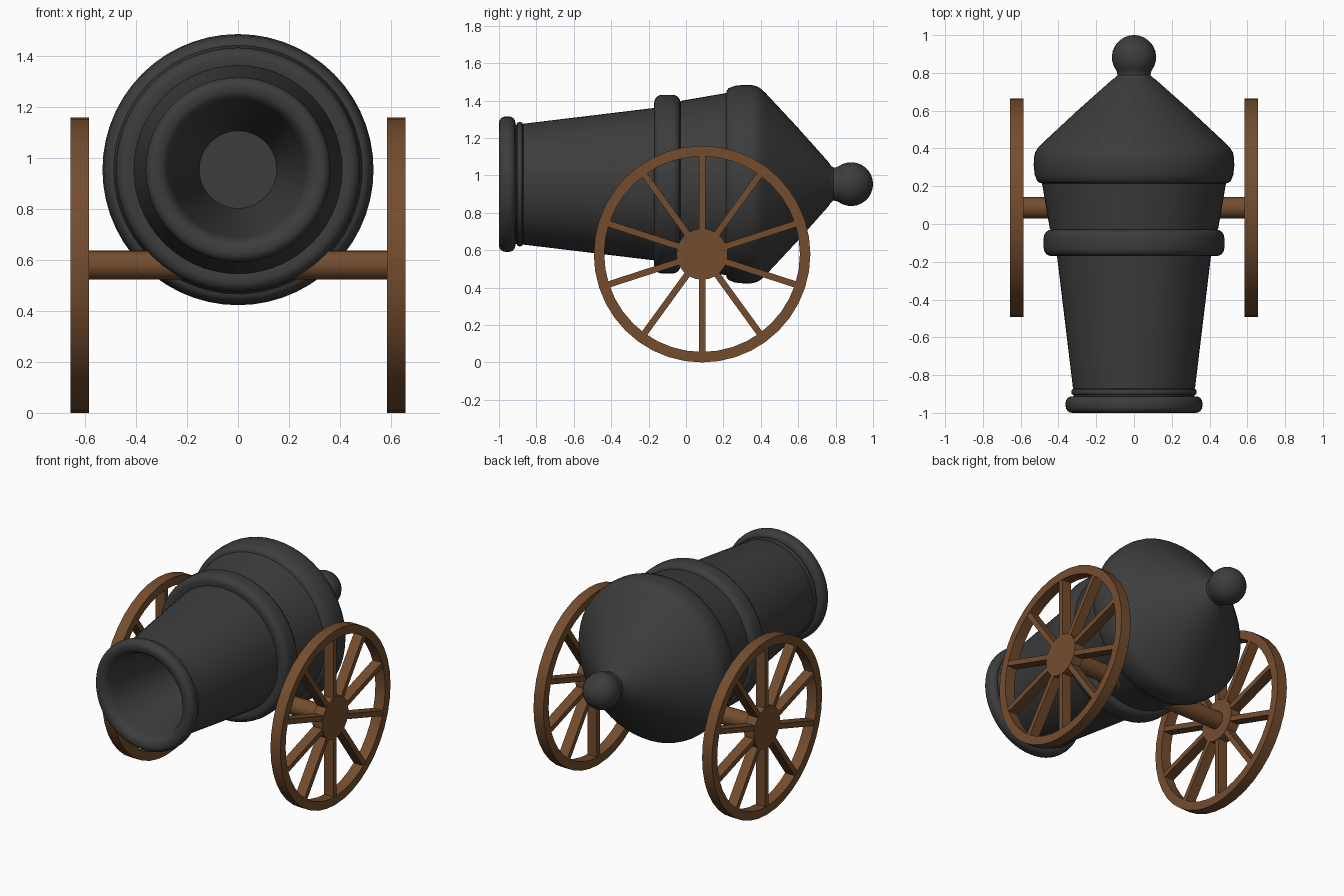
import bpy, bmesh, math
from mathutils import Matrix, Vector

cube = bpy.data.objects.get("Cube")
if cube:
    bpy.data.objects.remove(cube, do_unlink=True)


def material(name, rgb):
    m = bpy.data.materials.new(name)
    m.use_nodes = True
    m.diffuse_color = (*rgb, 1)
    bsdf = m.node_tree.nodes["Principled BSDF"]
    bsdf.inputs["Base Color"].default_value = (*rgb, 1)
    bsdf.inputs["Roughness"].default_value = 0.7
    return m


IRON = material("dark iron", (0.046, 0.046, 0.046))
WOOD = material("brown wood", (0.175, 0.075, 0.028))

AXIS_Z = 0.953                       # height of the barrel axis
HUB = Vector((0, 0.086, 0.579))      # wheel centre
WHEEL_R, WHEEL_X, THICK = 0.579, 0.62, 0.072


def finish(bm, name, mat):
    bmesh.ops.recalc_face_normals(bm, faces=bm.faces)
    me = bpy.data.meshes.new(name)
    bm.to_mesh(me)
    bm.free()
    me.materials.append(mat)
    ob = bpy.data.objects.new(name, me)
    bpy.context.collection.objects.link(ob)
    bpy.ops.object.select_all(action='DESELECT')
    ob.select_set(True)
    bpy.context.view_layer.objects.active = ob
    bpy.ops.object.shade_smooth_by_angle(angle=math.radians(35))
    return ob


def lathe(bm, profile, matrix, sides, closed=False):
    """Spin (radius, height) points about local z, then place them."""
    pts = list(profile) + ([profile[0]] if closed else [])
    verts = [bm.verts.new((r, 0, h)) for r, h in pts]
    edges = [bm.edges.new(pair) for pair in zip(verts, verts[1:])]
    res = bmesh.ops.spin(bm, geom=verts + edges, axis=(0, 0, 1), cent=(0, 0, 0),
                         steps=sides, angle=math.tau)
    new = [v for v in bm.verts if v.index == -1 or v in verts]
    bmesh.ops.remove_doubles(bm, verts=new, dist=0.0005)
    bmesh.ops.transform(bm, matrix=matrix, verts=bm.verts)


def band(y0, y1, r, corner, steps=4):
    """Outer half of a ring with rounded corners."""
    arc = [math.pi / 2 * i / steps for i in range(steps + 1)]
    front = [(r - corner + corner * math.sin(a), y0 + corner - corner * math.cos(a)) for a in arc]
    back = [(r - corner + corner * math.cos(a), y1 - corner + corner * math.sin(a)) for a in arc]
    return front + back


# Barrel: bore floor, bore wall, lip, then along the outside to the knob
bore = [(0, -0.3), (0.152, -0.3), (0.2, -0.6), (0.262, -0.92), (0.27, -0.955),
        (0.284, -0.985), (0.305, -0.998)]
muzzle = band(-1.0, -0.912, 0.362, 0.035)
tube = [(0.32, -0.912)] + band(-0.905, -0.872, 0.332, 0.012, 2) + [(0.323, -0.87), (0.408, -0.165)]
middle_ring = band(-0.17, -0.03, 0.478, 0.042)
rear_tube = [(0.445, -0.03), (0.487, 0.215)]
shoulder = [(0.5, 0.218), (0.513, 0.228), (0.526, 0.262), (0.531, 0.31), (0.53, 0.35),
            (0.523, 0.38), (0.509, 0.402), (0.488, 0.425)]
cone = [(0.3, 0.6), (0.118, 0.762), (0.1, 0.774), (0.088, 0.788), (0.09, 0.805)]
knob = [(0.117 * math.sin(a), 0.883 + 0.117 * math.cos(a))
        for a in [math.radians(125 - 12.5 * i) for i in range(11)]]
knob[-1] = (0, 1.0)

bm = bmesh.new()
to_y = Matrix.Translation((0, 0, AXIS_Z)) @ Matrix.Rotation(-math.pi / 2, 4, 'X')
lathe(bm, bore + muzzle + tube + middle_ring + rear_tube + shoulder + cone + knob, to_y, 56)
finish(bm, "barrel", IRON)

to_x = Matrix.Rotation(math.pi / 2, 4, 'Y')


def cylinder(name, radius, length, x, sides):
    bm = bmesh.new()
    bmesh.ops.create_cone(bm, cap_ends=True, segments=sides, radius1=radius, radius2=radius,
                          depth=length, matrix=Matrix.Translation(HUB + Vector((x, 0, 0))) @ to_x)
    return finish(bm, name, WOOD)


# Axle through both wheels
cylinder("axle", 0.057, 2 * WHEEL_X, 0, 24)

# Wheels: rim, hub and ten spokes on each side
for side, sx in (("left", 1), ("right", -1)):
    centre = Matrix.Translation(HUB + Vector((sx * WHEEL_X, 0, 0)))
    h, inner = THICK / 2, WHEEL_R - 0.056
    bm = bmesh.new()
    lathe(bm, [(inner, -h), (WHEEL_R, -h), (WHEEL_R, h), (inner, h)], centre @ to_x, 40, True)
    finish(bm, side + "_wheel_rim", WOOD)
    cylinder(side + "_wheel_hub", 0.137, THICK, sx * WHEEL_X, 24)
    bm = bmesh.new()
    for i in range(10):
        place = (centre @ Matrix.Rotation(math.tau * i / 10, 4, 'X')
                 @ Matrix.Translation((0, 0, 0.325))
                 @ Matrix.Diagonal((THICK - 0.004, 0.034, 0.42, 1)))
        bmesh.ops.create_cube(bm, size=1, matrix=place)
    finish(bm, side + "_wheel_spokes", WOOD)
